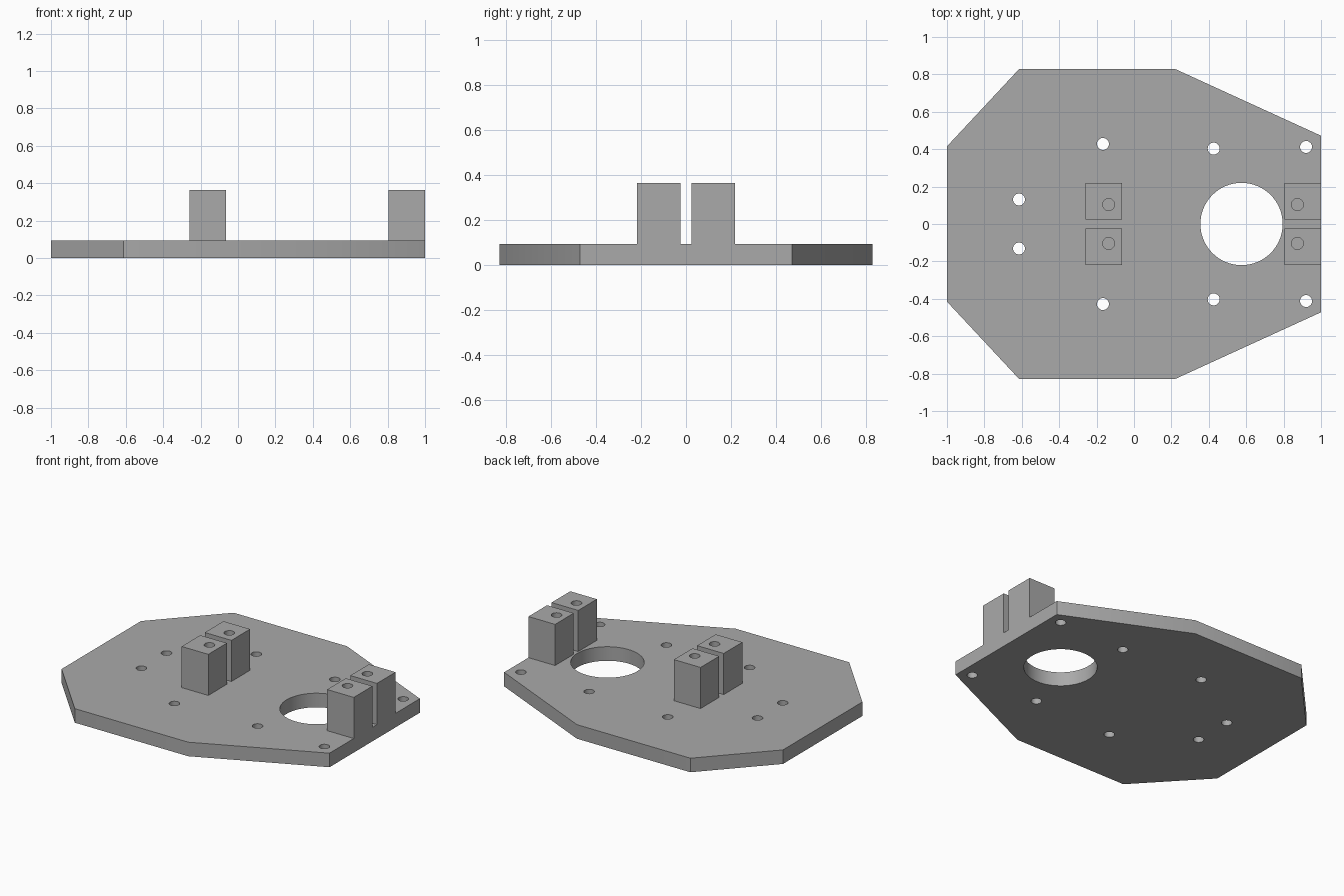
import bpy
import bmesh
import math
from mathutils import Matrix

default = bpy.data.objects.get("Cube")
if default:
    bpy.data.objects.remove(default, do_unlink=True)

PLATE_TOP = 0.093
BLOCK_TOP = 0.365

# Single grey material
grey = bpy.data.materials.new("plain grey")
grey.use_nodes = True
colour = (0.4, 0.4, 0.4, 1)
grey.diffuse_color = colour
grey.node_tree.nodes["Principled BSDF"].inputs["Base Color"].default_value = colour


def make_object(name, bm):
    bmesh.ops.recalc_face_normals(bm, faces=bm.faces)
    mesh = bpy.data.meshes.new(name)
    bm.to_mesh(mesh)
    bm.free()
    mesh.materials.append(grey)
    obj = bpy.data.objects.new(name, mesh)
    bpy.context.collection.objects.link(obj)
    return obj


def drill(obj, holes, bottom, top):
    """Cut vertical round holes, each (x, y, radius, sides), then smooth the bores."""
    bm = bmesh.new()
    for x, y, radius, sides in holes:
        bmesh.ops.create_cone(bm, cap_ends=True, segments=sides, radius1=radius,
                              radius2=radius, depth=top - bottom,
                              matrix=Matrix.Translation((x, y, (top + bottom) / 2)))
    cutter = make_object("drill_cutter", bm)
    cutter.hide_render = True
    mod = obj.modifiers.new("holes", 'BOOLEAN')
    mod.operation = 'DIFFERENCE'
    mod.solver = 'EXACT'
    mod.object = cutter
    bpy.ops.object.select_all(action='DESELECT')
    bpy.context.view_layer.objects.active = obj
    obj.select_set(True)
    bpy.ops.object.modifier_apply(modifier=mod.name)
    bpy.data.objects.remove(cutter, do_unlink=True)
    bpy.ops.object.shade_smooth_by_angle(angle=math.radians(30))


# Base plate: half outline mirrored across y, then extruded
half = [(-1, 0.415), (-0.613, 0.83), (0.217, 0.83), (1, 0.472)]
outline = half + [(x, -y) for x, y in reversed(half)]
bm = bmesh.new()
face = bm.faces.new([bm.verts.new((x, y, 0)) for x, y in outline])
extruded = bmesh.ops.extrude_face_region(bm, geom=[face])["geom"]
bmesh.ops.translate(bm, vec=(0, 0, PLATE_TOP),
                    verts=[v for v in extruded if isinstance(v, bmesh.types.BMVert)])
plate = make_object("base_plate", bm)

# Large opening and paired bolt holes through the plate
bolts = [(-0.615, 0.131), (-0.166, 0.428), (0.426, 0.403), (0.92, 0.412)]
holes = [(x, side * y, 0.032, 32) for x, y in bolts for side in (1, -1)]
drill(plate, holes + [(0.575, 0, 0.22, 64)], -0.1, 0.2)

# Two pairs of upright blocks, each with a blind hole in the top
SIZE = 0.195
for place, x, hole_x in (("middle", -0.162, -0.136), ("end", 0.9025, 0.874)):
    for side_name, side in (("back", 1), ("front", -1)):
        bm = bmesh.new()
        height = BLOCK_TOP - PLATE_TOP
        centre = (x, side * 0.121, PLATE_TOP + height / 2)
        bmesh.ops.create_cube(bm, size=1, matrix=Matrix.Translation(centre)
                              @ Matrix.Diagonal((SIZE, SIZE, height, 1)))
        block = make_object(f"{place}_block_{side_name}", bm)
        drill(block, [(hole_x, side * 0.104, 0.032, 32)], 0.165, 0.5)
